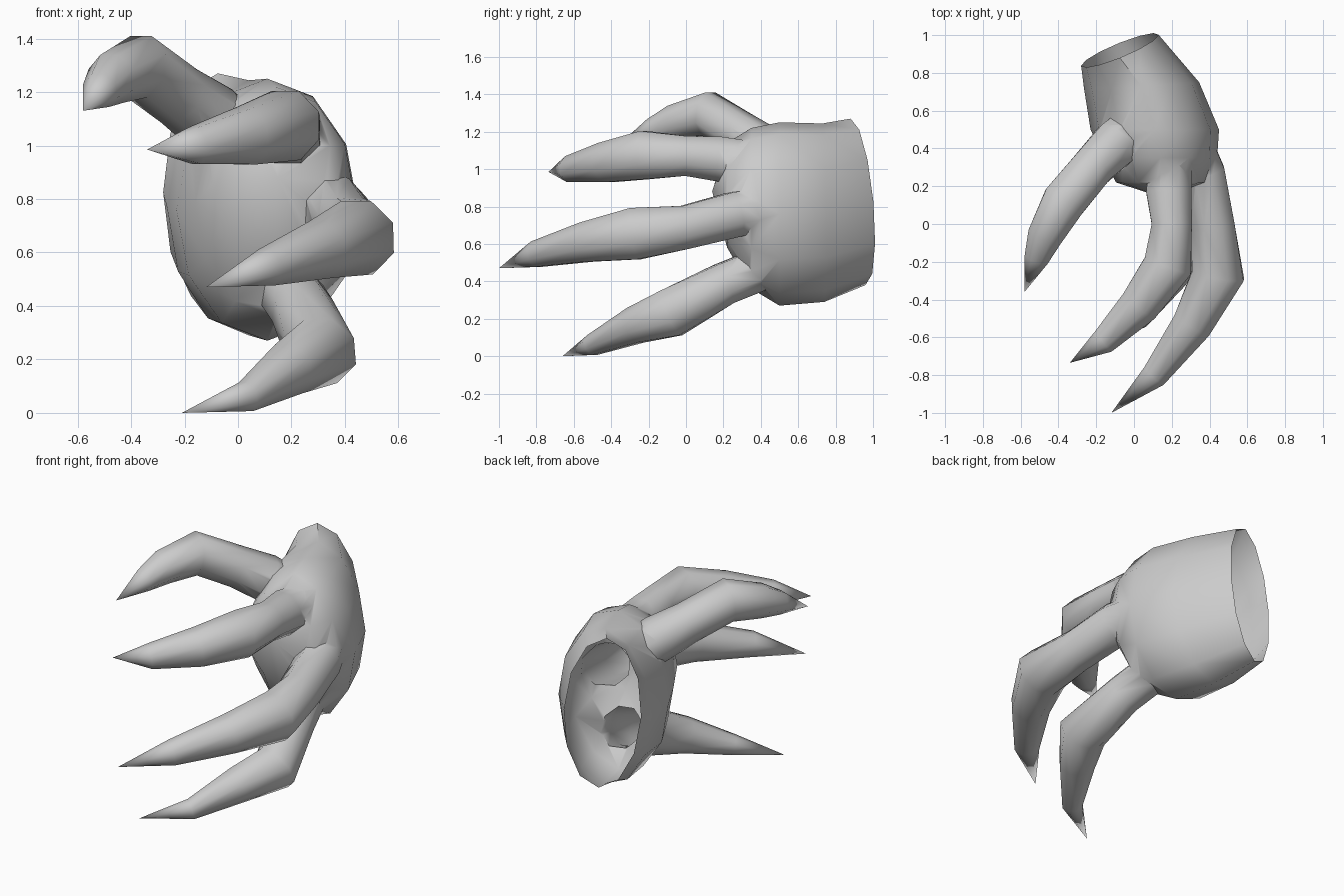
import bpy, bmesh, math
from mathutils import Vector

if "Cube" in bpy.data.objects:
    bpy.data.objects.remove(bpy.data.objects["Cube"])


def loft(name, rings, start_point=None, end_point=None):
    """Closed skin over rings of equal size; the ends are a cap or a point."""
    bm = bmesh.new()
    loops = [[bm.verts.new(p) for p in r] for r in rings]
    n = len(loops[0])
    for a, b in zip(loops, loops[1:]):
        for i in range(n):
            j = (i + 1) % n
            bm.faces.new((a[i], a[j], b[j], b[i]))
    for loop, point in ((loops[0], start_point), (loops[-1], end_point)):
        if point is None:
            bm.faces.new(loop)
        else:
            tip = bm.verts.new(point)
            for i in range(n):
                bm.faces.new((loop[i], loop[(i + 1) % n], tip))
    bmesh.ops.recalc_face_normals(bm, faces=bm.faces)
    mesh = bpy.data.meshes.new(name)
    bm.to_mesh(mesh)
    bm.free()
    ob = bpy.data.objects.new(name, mesh)
    bpy.context.collection.objects.link(ob)
    return ob


def palm_ring(cx, cy, cz, hx, hz, slope, n=12):
    """Upright oval; slope swings it about z, its top leans slightly forward."""
    pts = []
    for i in range(n):
        a = 2 * math.pi * i / n
        dx, dz = hx * math.cos(a), hz * math.sin(a)
        pts.append((cx + dx, cy + slope * dx - 0.1 * abs(slope) * dz / hz, cz + dz))
    return pts


def finger(name, path, tip, n=8):
    """Tapering tube through (x, y, z, radius) joints, ending in a claw tip."""
    pts = [Vector(p[:3]) for p in path] + [Vector(tip)]
    rings = []
    for i, p in enumerate(path):
        d_out = (pts[i + 1] - pts[i]).normalized()
        d_in = (pts[i] - pts[i - 1]).normalized() if i else d_out
        t = (d_in + d_out).normalized()
        side = t.cross(Vector((0, 0, 1))).normalized()
        up = side.cross(t)
        rings.append([pts[i] + p[3] * (side * math.cos(a) + up * math.sin(a))
                      for a in (2 * math.pi * (k + 0.5) / n for k in range(n))])
    return loft(name, rings, end_point=tip)


# Palm, from the wrist rim to the rounded knuckle end
hand = loft("clawed_hand", [
    palm_ring(-0.075, 0.92, 0.825, 0.205, 0.445, 0.4),
    palm_ring(0.04, 0.735, 0.767, 0.305, 0.477, 0.05),
    palm_ring(0.11, 0.50, 0.76, 0.34, 0.49, 0),
    palm_ring(0.14, 0.35, 0.79, 0.30, 0.43, 0),
    palm_ring(0.14, 0.22, 0.86, 0.235, 0.28, 0),
], end_point=(0.15, 0.14, 0.88))

# Thumb and three fingers, rooted inside the palm
digits = [
    finger("thumb", [(0.02, 0.53, 1.0, 0.12), (-0.10, 0.42, 1.10, 0.135),
                     (-0.22, 0.30, 1.185, 0.12), (-0.37, 0.12, 1.295, 0.125),
                     (-0.47, -0.06, 1.25, 0.10), (-0.515, -0.18, 1.205, 0.07)],
           (-0.58, -0.36, 1.13)),
    finger("upper_finger", [(0.2, 0.4, 1.03, 0.12), (0.185, 0.17, 1.055, 0.13),
                            (0.2, 0.0, 1.07, 0.115), (0.18, -0.22, 1.075, 0.14),
                            (0.03, -0.43, 1.035, 0.115), (-0.16, -0.62, 1.0, 0.075)],
           (-0.34, -0.735, 0.985)),
    finger("middle_finger", [(0.28, 0.50, 0.80, 0.11), (0.36, 0.27, 0.76, 0.13),
                             (0.415, 0.0, 0.69, 0.125), (0.445, -0.27, 0.655, 0.15),
                             (0.31, -0.53, 0.61, 0.115), (0.11, -0.80, 0.545, 0.075)],
           (-0.12, -1.0, 0.47)),
    finger("lower_finger", [(0.17, 0.46, 0.49, 0.12), (0.24, 0.2, 0.385, 0.12),
                            (0.31, -0.08, 0.23, 0.14), (0.19, -0.27, 0.165, 0.105),
                            (0.03, -0.50, 0.06, 0.06)], (-0.21, -0.66, 0.0)),
]

# Fuse the digits into the palm so the hand is one hollow skin
bpy.context.view_layer.objects.active = hand
hand.select_set(True)
for d in digits:
    mod = hand.modifiers.new("join", 'BOOLEAN')
    mod.operation = 'UNION'
    mod.solver = 'EXACT'
    mod.object = d
    bpy.ops.object.modifier_apply(modifier=mod.name)
    bpy.data.objects.remove(d)

# Open the wrist
bm = bmesh.new()
bm.from_mesh(hand.data)
wrist = [f for f in bm.faces if all(v.co.y > 0.8 for v in f.verts)]
bmesh.ops.delete(bm, geom=wrist, context='FACES')
bm.to_mesh(hand.data)
bm.free()

bpy.ops.object.shade_smooth_by_angle(angle=math.radians(50))
